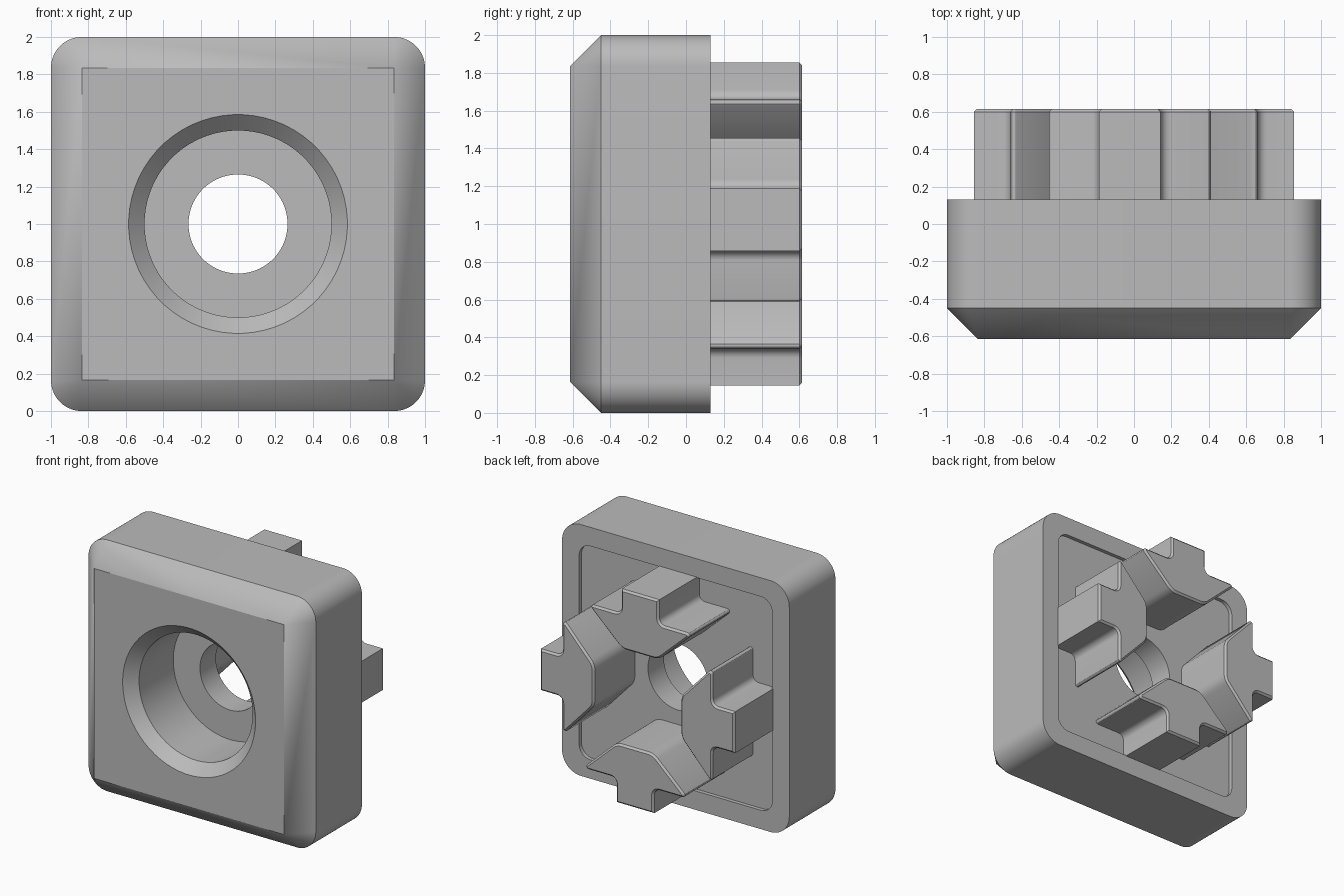
import bpy, bmesh
from math import sin, cos, pi, radians
from mathutils import Vector, Matrix

if "Cube" in bpy.data.objects:
    bpy.data.objects.remove(bpy.data.objects["Cube"], do_unlink=True)

GREY = (0.5, 0.5, 0.5, 1)
grey = bpy.data.materials.new("plain grey")
grey.use_nodes = True
grey.diffuse_color = GREY
grey.node_tree.nodes["Principled BSDF"].inputs["Base Color"].default_value = GREY

MID = 1.0      # height of the central axis
ARC = 16       # points per rounded corner


def finish(bm, name):
    bmesh.ops.recalc_face_normals(bm, faces=bm.faces)
    mesh = bpy.data.meshes.new(name)
    bm.to_mesh(mesh)
    bm.free()
    mesh.materials.append(grey)
    obj = bpy.data.objects.new(name, mesh)
    bpy.context.collection.objects.link(obj)
    bpy.ops.object.select_all(action="DESELECT")
    obj.select_set(True)
    bpy.context.view_layer.objects.active = obj
    bpy.ops.object.shade_smooth_by_angle(angle=radians(30))
    return obj


def rounded_square(half, radius, y):
    pts = []
    for c in range(4):
        turn = Matrix.Rotation(c * pi / 2, 2)
        for i in range(ARC):
            a = i / (ARC - 1) * pi / 2
            p = turn @ Vector((half - radius + radius * cos(a),
                               half - radius + radius * sin(a)))
            pts.append((p.x, y, MID + p.y))
    return pts


def circle(radius, y):
    n = 4 * ARC
    angles = [(i + 0.5) / n * 2 * pi for i in range(n)]
    return [(radius * cos(a), y, MID + radius * sin(a)) for a in angles]


# Block: one closed loft, over the outside and back through the stepped hole
rings = [
    circle(0.585, -0.615),             # countersink rim
    rounded_square(0.835, 0, -0.615),  # front face
    rounded_square(1, 0.165, -0.45),   # chamfer
    rounded_square(1, 0.165, 0.13),    # sides
    rounded_square(0.85, 0.1, 0.13),   # back rim
    rounded_square(0.85, 0.1, 0.10),   # shallow back recess
    circle(0.265, 0.10),               # through hole
    circle(0.265, -0.10),
    circle(0.5, -0.10),                # counterbore floor
    circle(0.5, -0.53),
]
bm = bmesh.new()
loops = [[bm.verts.new(p) for p in ring] for ring in rings]
count = 4 * ARC
for a, b in zip(loops, loops[1:] + loops[:1]):
    for i in range(count):
        j = (i + 1) % count
        bm.faces.new((a[i], a[j], b[j], b[i]))
bmesh.ops.remove_doubles(bm, verts=bm.verts, dist=1e-5)
finish(bm, "block")


def arc(cx, cz, radius, start, end, steps=6):
    return [(cx + radius * cos(radians(start + (end - start) * i / steps)),
             cz + radius * sin(radians(start + (end - start) * i / steps)))
            for i in range(steps + 1)]


# Lug half profile, from the tab at the outside to the inner flat
half = [(0.165, 0.855)]
half += arc(0.215, 0.71, 0.05, 180, 270)      # fillet between tab and flange
half += arc(0.413, 0.64, 0.02, 90, -45, 4)    # flange tip
half += arc(0.115, 0.50, 0.12, -45, -90)      # rounded inner corner
profile = half + [(-x, z) for x, z in reversed(half)]
SHIFT = 0.022  # each lug sits slightly to one side of the axis

for k, side in enumerate(("top", "left", "bottom", "right")):
    turn = Matrix.Rotation(k * pi / 2, 2)
    bm = bmesh.new()
    base = []
    for x, z in profile:
        p = turn @ Vector((x - SHIFT, z))
        base.append(bm.verts.new((p.x, 0.09, MID + p.y)))
    face = bm.faces.new(base)
    new = bmesh.ops.extrude_face_region(bm, geom=[face], use_keep_orig=True)["geom"]
    ends = [v for v in new if isinstance(v, bmesh.types.BMVert)]
    bmesh.ops.translate(bm, verts=ends, vec=(0, 0.525, 0))
    rim = [e for e in bm.edges if all(v.co.y > 0.5 for v in e.verts)]
    bmesh.ops.bevel(bm, geom=rim, offset=0.015, segments=1, affect="EDGES")
    finish(bm, side + "_lug")
